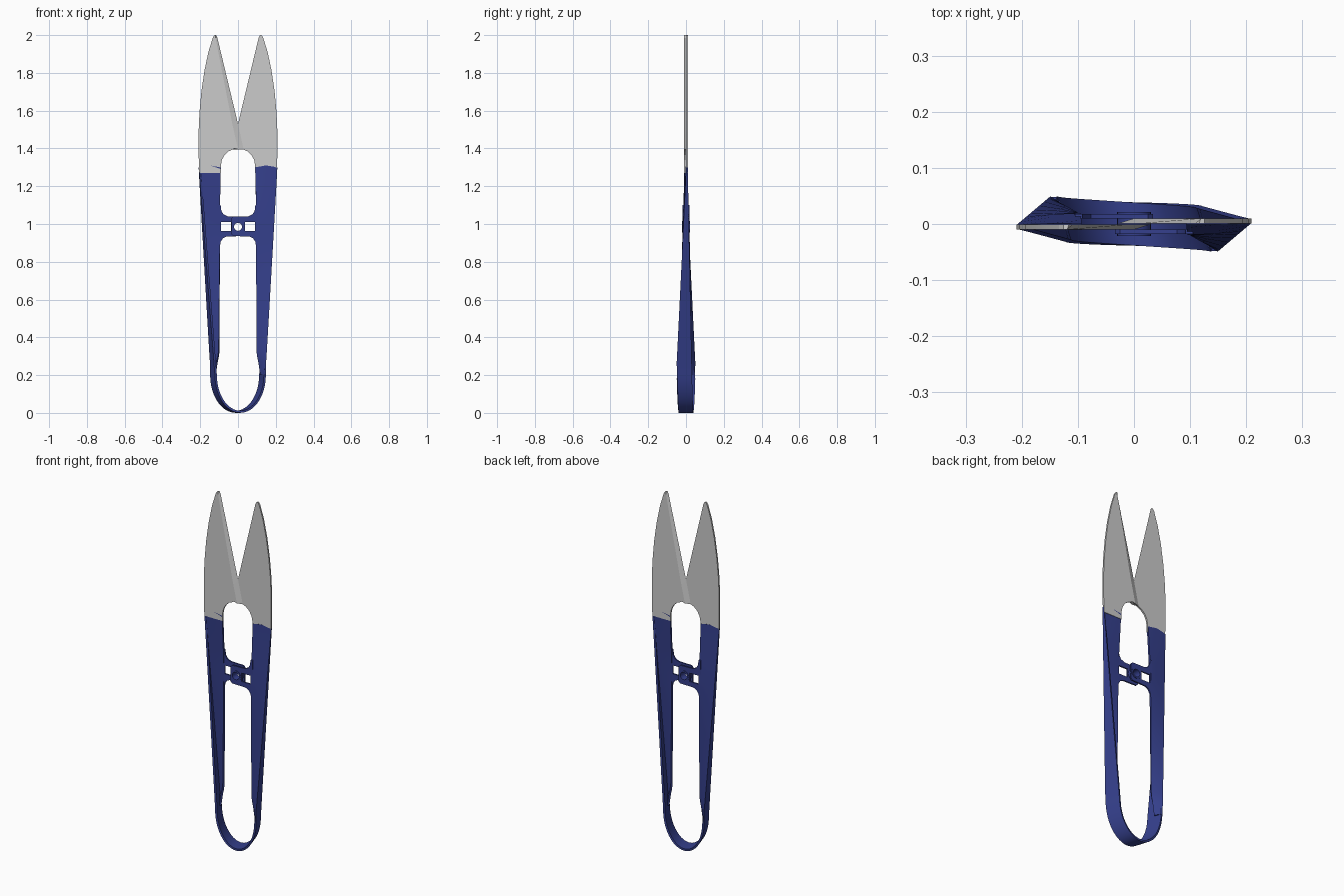
import bpy, bmesh
from math import pi, sin, cos, radians

if "Cube" in bpy.data.objects:
    bpy.data.objects.remove(bpy.data.objects["Cube"])

blue = bpy.data.materials.new("blue_coating")
blue.diffuse_color = (0.035, 0.05, 0.26, 1)
blue.use_nodes = True
blue.node_tree.nodes["Principled BSDF"].inputs["Base Color"].default_value = blue.diffuse_color


def finish(ob, mat=None, angle=30):
    if mat:
        ob.data.materials.append(mat)
    bpy.ops.object.select_all(action='DESELECT')
    ob.select_set(True)
    bpy.context.view_layer.objects.active = ob
    if ob.type == 'CURVE':
        bpy.ops.object.convert(target='MESH')
        ob = bpy.context.object
    for m in list(ob.modifiers):
        bpy.ops.object.modifier_apply(modifier=m.name)
    bpy.ops.object.shade_smooth_by_angle(angle=radians(angle))
    return ob


def add_mesh(name, bm):
    bmesh.ops.recalc_face_normals(bm, faces=bm.faces)
    me = bpy.data.meshes.new(name)
    bm.to_mesh(me)
    bm.free()
    ob = bpy.data.objects.new(name, me)
    bpy.context.collection.objects.link(ob)
    return ob


def turned_copy(ob, name):
    # the tool has half-turn symmetry about z
    c = ob.copy()
    c.name = name
    c.location = (-ob.location.x, -ob.location.y, ob.location.z)
    c.rotation_euler.z += pi
    bpy.context.collection.objects.link(c)
    return c


# Blades: flat outline with a ground cutting edge on the outer face
# (x, z, bevel shift)
outline = [(-0.205, 1.27, 0), (-0.209, 1.38, 0), (-0.209, 1.48, 0), (-0.204, 1.59, 0),
           (-0.194, 1.70, 0), (-0.178, 1.81, 0), (-0.157, 1.91, 0), (-0.134, 1.985, 0),
           (-0.126, 1.999, 0), (-0.116, 2.0, -.003), (-0.109, 1.985, -.01),
           (0.0, 1.53, -.03), (0.03, 1.395, -.03), (0.0, 1.40, -.02), (-0.025, 1.396, 0),
           (-0.05, 1.385, 0), (-0.071, 1.366, 0), (-0.085, 1.34, 0), (-0.091, 1.31, 0),
           (-0.091, 1.27, 0)]
bm = bmesh.new()
outer = [bm.verts.new((x + d, -0.010, z)) for x, z, d in outline]
inner = [bm.verts.new((x, -0.0005, z)) for x, z, d in outline]
bm.faces.new(outer)
bm.faces.new(inner[::-1])
n = len(outline)
for i in range(n):
    j = (i + 1) % n
    bm.faces.new((outer[i], inner[i], inner[j], outer[j]))
blade = finish(add_mesh("left_blade", bm), angle=12)
turned_copy(blade, "right_blade")

# Handle: folded sheet arms running into a twisted spring bow
bm = bmesh.new()
rows = []
for z in (1.3, 1.2, 1.09, 1.0, 0.9, 0.75, 0.6, 0.45, 0.33, 0.30, 0.27, 0.2):
    t = (1.3 - z) / 1.1
    front = (-0.202 + 0.085 * t, -0.007 - 0.023 * t, z)
    back = (-0.204 + 0.062 * t, -0.004 + 0.052 * t, z)
    ix = {0.30: -0.104, 0.27: -0.111, 0.2: -0.122}.get(z, -0.093 - 0.008 * t)
    edge = (ix, -0.005 + 0.019 * min(t / 0.27, 1), z)
    mid = tuple((a + b) / 2 for a, b in zip(back, edge))
    if z == 1.3:
        mid = (mid[0], mid[1], 1.31)
    rows.append([front, back, mid, edge])
for k in range(1, 17):
    a = k / 16 * pi / 2
    s, z = sin(a), 0.2 - 0.194 * sin(a)
    x = 0.1295 * cos(a)
    f = k / 16
    rows.append([(0.0125 - x, -0.030 - 0.009 * f, z), (-0.0125 - x, 0.048 - 0.009 * f, z)])
for sgn in (1, -1):
    grid = [[bm.verts.new((sgn * x, sgn * y, z)) for x, y, z in r] for r in rows]
    for a, b in zip(grid, grid[1:]):
        for i in range(min(len(a), len(b)) - 1):
            bm.faces.new((a[i], a[i + 1], b[i + 1], b[i]))
bmesh.ops.remove_doubles(bm, verts=bm.verts, dist=0.0005)
handle = add_mesh("spring_handle", bm)
sol = handle.modifiers.new("thickness", 'SOLIDIFY')
sol.thickness, sol.offset = 0.011, 0
finish(handle, blue)


# Flat plates with holes, drawn in the xz plane
def plate(name, loops, y, depth):
    cu = bpy.data.curves.new(name, 'CURVE')
    cu.dimensions, cu.fill_mode, cu.extrude = '2D', 'BOTH', depth / 2
    for pts in loops:
        sp = cu.splines.new('POLY')
        sp.points.add(len(pts) - 1)
        for p, (x, z) in zip(sp.points, pts):
            p.co = (x, z, 0, 1)
        sp.use_cyclic_u = True
    ob = bpy.data.objects.new(name, cu)
    bpy.context.collection.objects.link(ob)
    ob.location.y = y
    ob.rotation_euler.x = pi / 2
    return finish(ob, blue)


def ring(r):
    return [(r * cos(i * pi / 12), 0.985 + r * sin(i * pi / 12)) for i in range(24)]


# Stop bars: one from each arm, overlapping at the middle
bar = [(-0.105, 1.10), (-0.092, 1.10), (-0.088, 1.07), (-0.077, 1.051), (-0.055, 1.041),
       (0.025, 1.039), (0.034, 1.03), (0.034, 0.945), (0.025, 0.936), (-0.06, 0.934),
       (-0.080, 0.924), (-0.092, 0.905), (-0.097, 0.87), (-0.108, 0.87)]
window = [(-0.09, 0.962), (-0.036, 0.962), (-0.036, 1.01), (-0.09, 1.01)]
stop = plate("left_stop_bar", [bar, window, ring(0.021)], 0.014, 0.008)
turned_copy(stop, "right_stop_bar")

# Hollow rivet joining the bars
plate("rivet", [ring(0.03), ring(0.021)], 0, 0.042)
